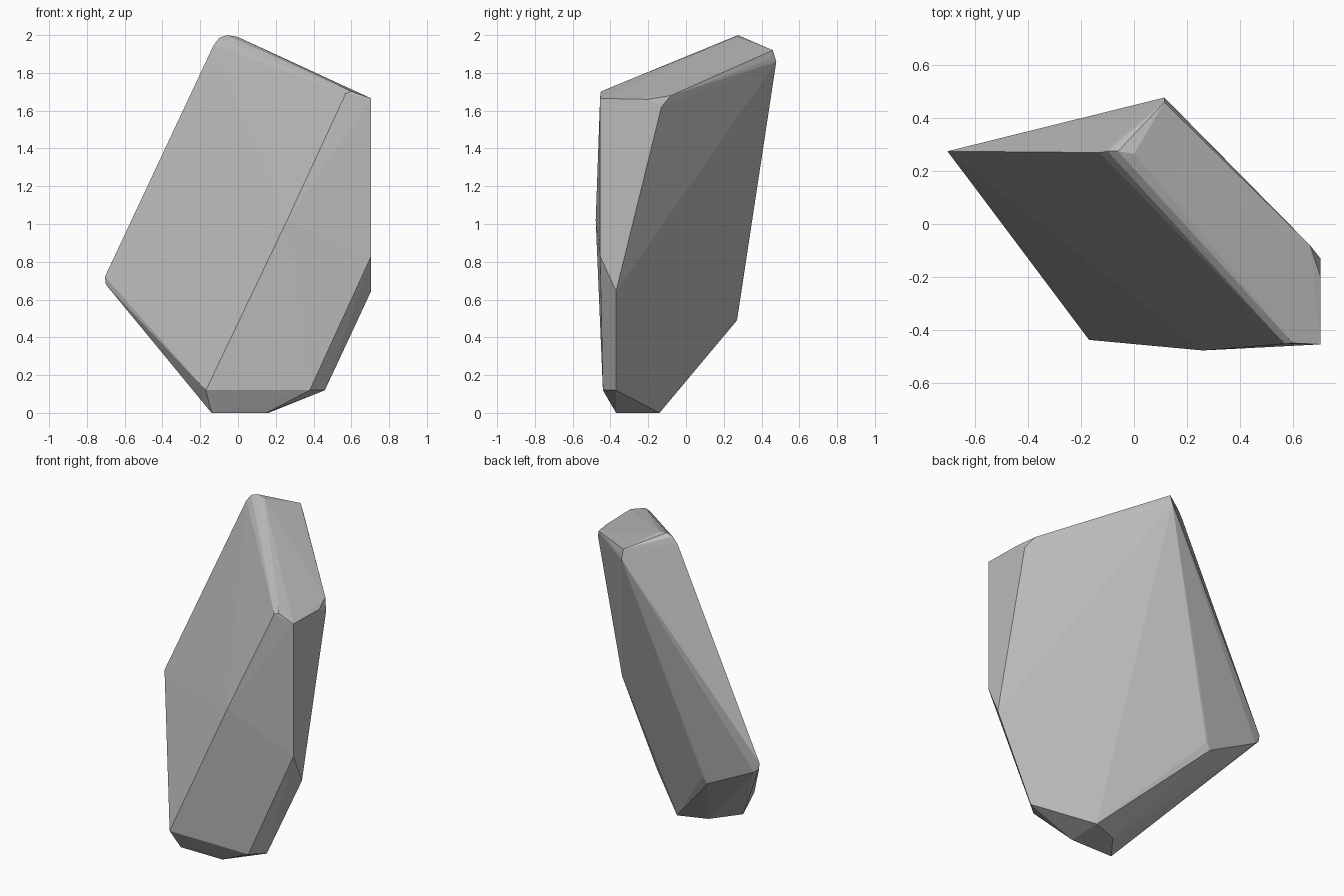
import bpy, bmesh

if "Cube" in bpy.data.objects:
    bpy.data.objects.remove(bpy.data.objects["Cube"])

# Corner points of the faceted boulder, grouped by region
foot = [(-.14, -.37, 0), (.15, -.37, 0), (.16, -.14, 0), (-.015, -.205, 0)]
lower_rim = [(-.17, -.438, .12), (.38, -.44, .12), (.46, -.37, .12)]
front_bulge = [(.26, -.478, 1.02)]
right_side = [(.705, -.455, .83), (.705, -.37, .645), (.705, -.455, 1.665),
              (.705, -.2, 1.66), (.705, -.13, 1.62), (.665, -.08, 1.68)]
left_tip = [(-.705, .275, .72), (-.70, .272, .68), (-.67, .28, .655)]
back_low = [(-.34, .27, .49), (-.31, .275, .53)]
crest = [(-.13, .27, 1.945), (-.10, .275, 1.985), (-.06, .275, 2.0), (0, .265, 1.99),
         (.57, -.453, 1.69), (.60, -.45, 1.702)]
back_peak = [(.115, .478, 1.86), (.115, .46, 1.92), (.15, .44, 1.87)]

# Wrap the points in a convex skin
bm = bmesh.new()
for p in foot + lower_rim + front_bulge + right_side + left_tip + back_low + crest + back_peak:
    bm.verts.new(p)
bmesh.ops.convex_hull(bm, input=bm.verts[:])
bmesh.ops.delete(bm, geom=[v for v in bm.verts if not v.link_faces], context='VERTS')
bmesh.ops.recalc_face_normals(bm, faces=bm.faces[:])

mesh = bpy.data.meshes.new("boulder")
bm.to_mesh(mesh)
bm.free()

# Single stone colour
stone = bpy.data.materials.new("stone grey")
stone.diffuse_color = (.5, .5, .5, 1)
stone.use_nodes = True
stone.node_tree.nodes["Principled BSDF"].inputs["Base Color"].default_value = stone.diffuse_color
mesh.materials.append(stone)
boulder = bpy.data.objects.new("boulder", mesh)
bpy.context.collection.objects.link(boulder)
